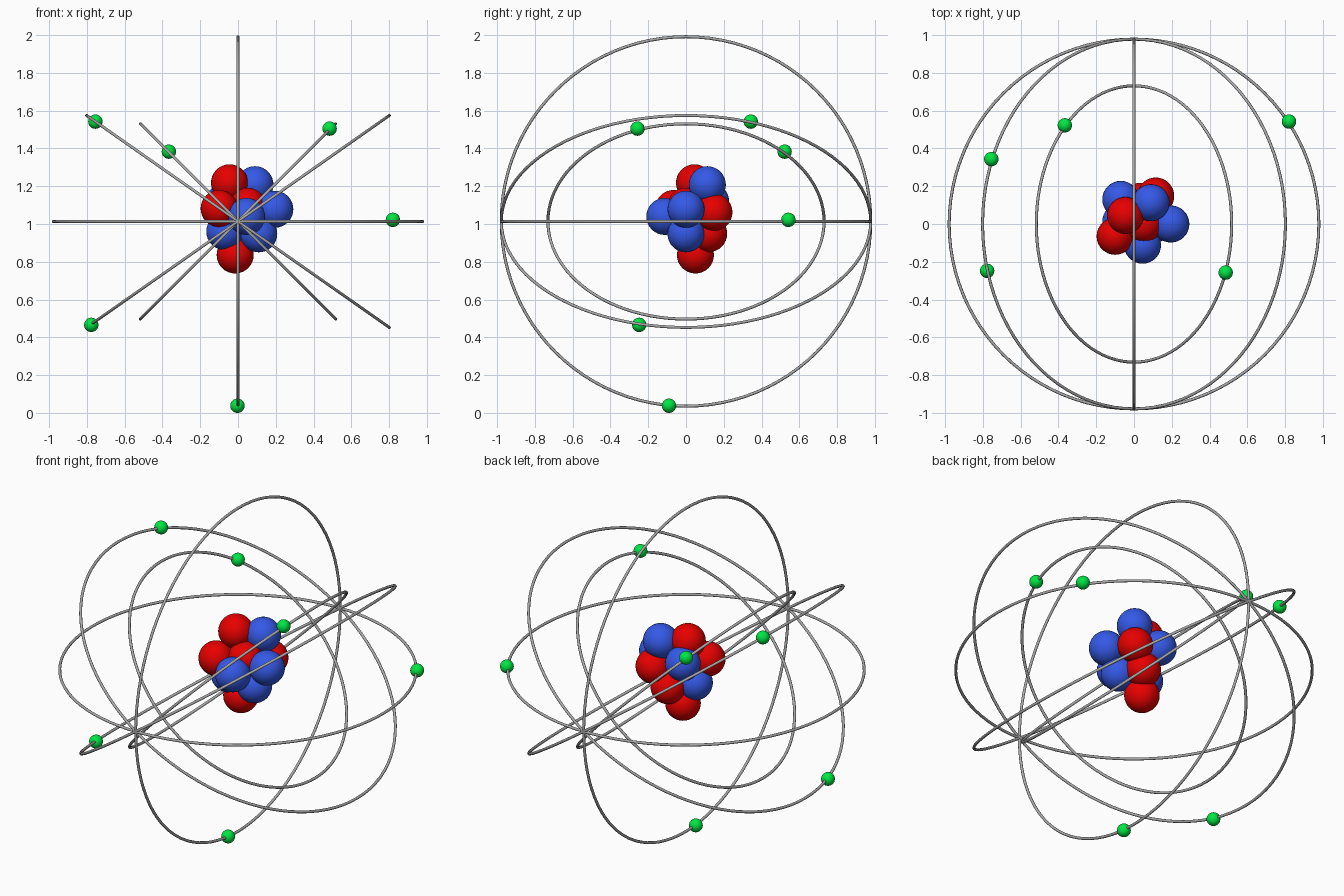
import bpy, math

if "Cube" in bpy.data.objects:
    bpy.data.objects.remove(bpy.data.objects["Cube"])

CENTRE_Z = 1.0135


def material(name, rgb):
    m = bpy.data.materials.new(name)
    m.diffuse_color = (*rgb, 1)
    m.use_nodes = True
    m.node_tree.nodes["Principled BSDF"].inputs["Base Color"].default_value = m.diffuse_color
    return m


RED = material("red", (0.8, 0.0, 0.0))
BLUE = material("blue", (0.035, 0.1, 0.8))
GREEN = material("green", (0.0, 0.8, 0.055))
GREY = material("grey", (0.4, 0.4, 0.4))


def finish(name, mat):
    ob = bpy.context.object
    ob.name = name
    ob.data.materials.append(mat)
    bpy.ops.object.shade_smooth()


def ball(name, location, radius, mat):
    bpy.ops.mesh.primitive_uv_sphere_add(segments=32, ring_count=16,
                                         radius=radius, location=location)
    finish(name, mat)


def orbit(name, radius, tilt):
    bpy.ops.mesh.primitive_torus_add(
        major_segments=96, minor_segments=10, major_radius=radius,
        minor_radius=0.008, location=(0, 0, CENTRE_Z),
        rotation=(0, math.radians(tilt), 0))
    finish(name, GREY)


# Orbit rings, all sharing the y axis as their hinge
for tilt in (0, 90, 35, -35):
    orbit("outer_orbit", 0.978, tilt)
for tilt in (45, -45):
    orbit("inner_orbit", 0.731, tilt)

# Electrons sitting on the rings
for p in [(0.82, 0.542, 1.022), (-0.755, 0.343, 1.542), (-0.777, -0.248, 0.466),
          (-0.003, -0.09, 0.038), (-0.366, 0.522, 1.383), (0.485, -0.257, 1.505)]:
    ball("electron", p, 0.038, GREEN)

# Nucleus cluster
for p in [(-0.045, 0.045, 1.218), (-0.1, -0.065, 1.082), (-0.015, 0.05, 0.836),
          (0.115, 0.148, 1.062), (0.05, 0.0, 1.094), (0.035, 0.12, 0.949)]:
    ball("proton", p, 0.098, RED)
for p in [(0.09, 0.113, 1.208), (0.195, 0.0, 1.078), (0.045, -0.112, 1.04),
          (0.11, 0.0, 0.948), (-0.07, 0.013, 0.96), (-0.07, 0.13, 1.12)]:
    ball("neutron", p, 0.098, BLUE)
